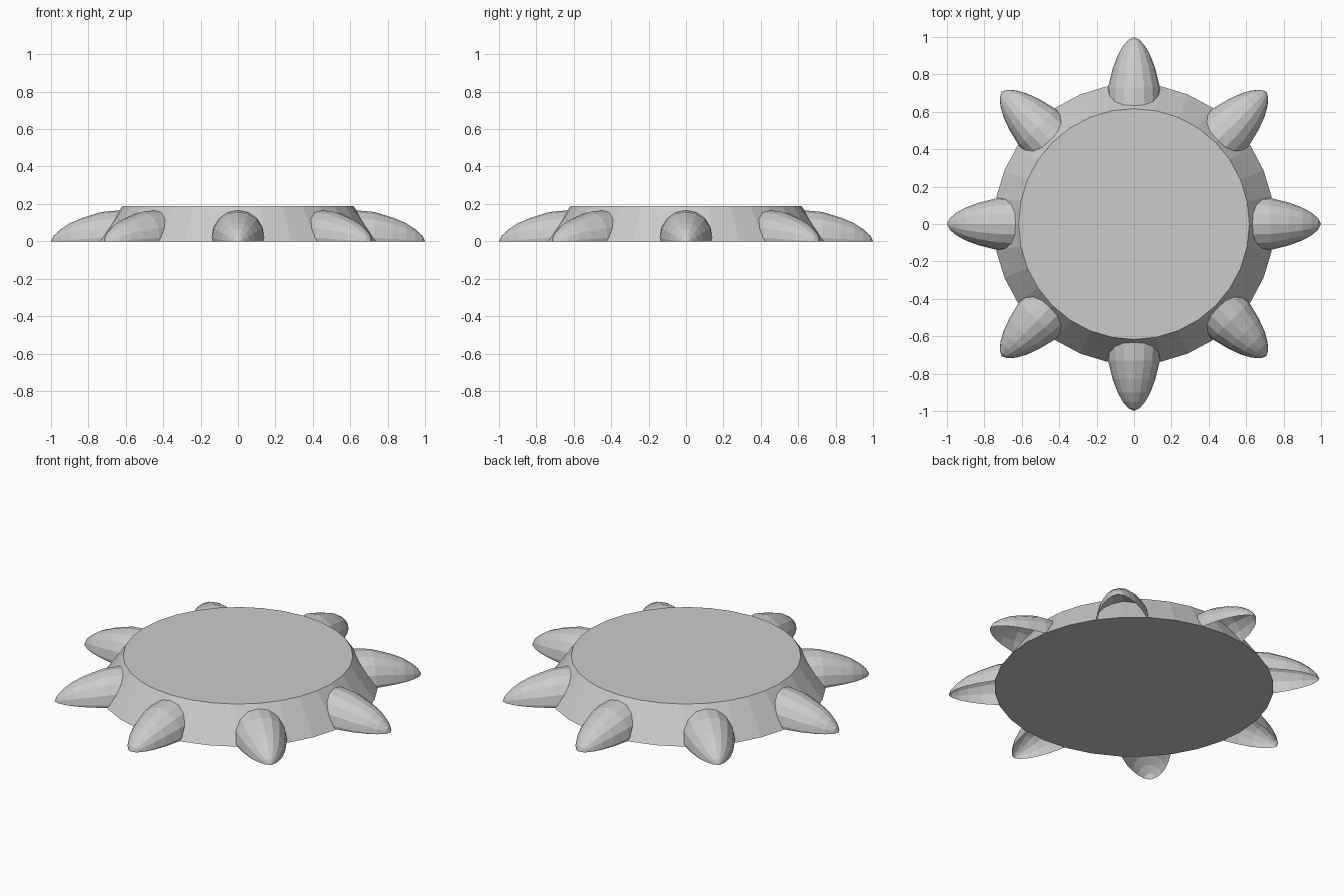
import bpy, bmesh, math

cube = bpy.data.objects.get("Cube")
if cube:
    bpy.data.objects.remove(cube, do_unlink=True)

# Single plain grey
grey = bpy.data.materials.new("plain grey")
grey.use_nodes = True
colour = (0.6, 0.6, 0.6, 1)
grey.diffuse_color = colour
grey.node_tree.nodes["Principled BSDF"].inputs["Base Color"].default_value = colour


def finish(bm, name):
    mesh = bpy.data.meshes.new(name)
    bm.to_mesh(mesh)
    bm.free()
    mesh.materials.append(grey)
    return mesh


def place(mesh, name, angle=0):
    obj = bpy.data.objects.new(name, mesh)
    obj.rotation_euler.z = angle
    bpy.context.collection.objects.link(obj)


# Tapered disc body
HEIGHT = 0.19
bm = bmesh.new()
bmesh.ops.create_cone(bm, cap_ends=True, segments=32,
                      radius1=0.75, radius2=0.617, depth=HEIGHT)
bmesh.ops.translate(bm, verts=bm.verts, vec=(0, 0, HEIGHT / 2))
place(finish(bm, "disc_body"), "disc_body")

# Spike shell: distance out, ring radius, ring centre height
SIDES = 16
rings = [(0.60, 0.147, 0.022), (0.73, 0.139, 0.018), (0.83, 0.114, 0.012),
         (0.90, 0.088, 0.008), (0.95, 0.060, 0.003), (0.985, 0.030, 0)]
bm = bmesh.new()
loops = []
for x, r, z in rings:
    turns = [math.tau * i / SIDES for i in range(SIDES)]
    loops.append([bm.verts.new((x, r * math.sin(t), z + r * math.cos(t)))
                  for t in turns])
tip = bm.verts.new((1, 0, 0))
for i in range(SIDES):
    j = (i + 1) % SIDES
    for a, b in zip(loops, loops[1:]):
        bm.faces.new((a[i], b[i], b[j], a[j]))
    bm.faces.new((loops[-1][i], tip, loops[-1][j]))

# Trim everything below the ground, leaving the underside open
bmesh.ops.bisect_plane(bm, geom=bm.verts[:] + bm.edges[:] + bm.faces[:],
                       dist=1e-5, plane_co=(0, 0, 0), plane_no=(0, 0, -1),
                       clear_outer=True)
bm.normal_update()
if max(bm.faces, key=lambda f: f.calc_center_median().z).normal.z < 0:
    bmesh.ops.reverse_faces(bm, faces=bm.faces)
spike = finish(bm, "spike")

# Eight spikes around the rim
for k in range(8):
    place(spike, f"spike_{k + 1}", math.tau * k / 8)
